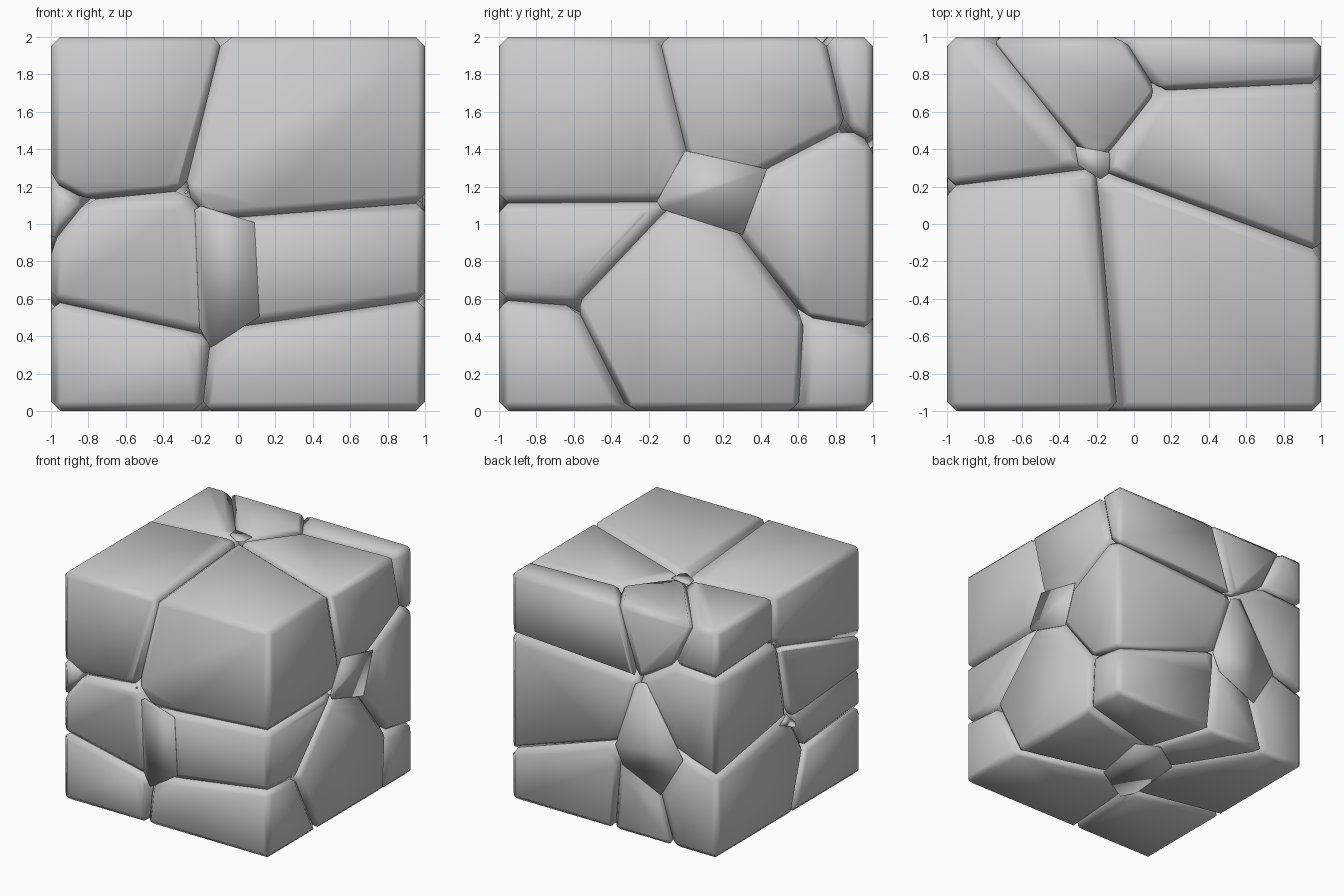
import bpy, bmesh
from mathutils import Vector

if "Cube" in bpy.data.objects:
    bpy.data.objects.remove(bpy.data.objects["Cube"])

# Fracture junctions: which blocks (one letter each) meet where, per cube face
FRONT = [("AB", -.06, 2), ("ABT", -.25, 1.36), ("ADT", -.45, 1.15), ("BET", -.2, 1.22),
         ("DET", -.32, 1.08), ("ACD", -.77, 1.17), ("AC", -1, 1.2), ("CD", -1, .87),
         ("DG", -1, .68), ("DEGH", -.29, .2), ("GH", -.15, 0), ("EFH", .22, .46),
         ("BEF", .25, 1.17), ("BF", 1, 1.08), ("FH", 1, .59)]
RIGHT = [("BI", -.15, 2), ("BIL", -.1, 1.52), ("BFLM", -.15, 1.12), ("IJ", .77, 2),
         ("IJK", .74, 1.52), ("IKL", .73, 1.29), ("JK", 1, 1.51), ("KLM", .45, .75),
         ("KMN", .54, .5), ("KN", 1, .49), ("MN", .7, 0), ("FHM", -.67, .58), ("HM", -.2, 0)]
TOP = [("APQ", -.25, .19), ("ABQ", -.19, .19), ("BIQ", -.13, .19), ("AP", -1, .12),
       ("IJO", .24, .67), ("IOQ", -.1, .56), ("JO", -.12, 1), ("OP", -.82, 1), ("OPQ", -.46, .46)]
BACK = [("JKWO", -.14, 1.37), ("OPXW", -.46, 1.5), ("PX", -1, 1.62), ("KNVW", .03, .74),
        ("NV", .03, 0), ("UVW", -.72, .04), ("UWX", -.56, .62), ("UX", -1, .77)]
BOTTOM = [("MNS", .42, .44), ("NSV", .02, .66), ("SUV", -.2, .23), ("GHSU", -.14, -.37),
          ("HMS", .27, -.31), ("GU", -1, -.13)]
LEFT = [("APZ", .12, 1.86), ("ACXZ", .08, 1.5), ("PXZ", .72, 1.6), ("CXY", -.13, 1.07),
        ("CDY", -.12, .86), ("DGUY", -.15, .62), ("UXY", .9, .77)]
BEVEL = .05

# Junctions as 3D points, with the cube's centre as origin
points = [(l, Vector((a, -1, b - 1))) for l, a, b in FRONT]
points += [(l, Vector((1, a, b - 1))) for l, a, b in RIGHT]
points += [(l, Vector((a, b, 1))) for l, a, b in TOP]
points += [(l, Vector((a, 1, b - 1))) for l, a, b in BACK]
points += [(l, Vector((a, b, -1))) for l, a, b in BOTTOM]
points += [(l, Vector((-1, a, b - 1))) for l, a, b in LEFT]
corners = iter("GAUPHBNJ")
points += [(next(corners), Vector((x, y, z))) for x in (-1, 1) for y in (-1, 1) for z in (-1, 1)]
names = sorted(set("".join(l for l, q in points)))


def fit_seeds(steps=2000):
    """Move the cell seeds until the cell walls pass through the junctions."""
    seeds, mom, var = {}, {}, {}
    for n in names:
        mine = [q for l, q in points if n in l]
        p = sum(mine, Vector()) / len(mine) * .72
        seeds[n] = Vector((*p, -p.length_squared / 2))
        mom[n], var[n] = Vector((0, 0, 0, 0)), 1.0
    data = [(l, Vector((*q, 1))) for l, q in points]

    def gap(a, b):
        return max((seeds[a] - seeds[b]).xyz.length, .15)

    for step in range(steps):
        fade = 1 - step / steps
        grad = {n: Vector((0, 0, 0, 0)) for n in names}
        for label, q in data:
            h = {n: s.dot(q) for n, s in seeds.items()}
            if len(label) > 1:
                for a, b in zip(label, label[1:] + label[0]):
                    d = gap(a, b)
                    g = q * ((h[a] - h[b]) / (d * d))
                    grad[a] += g
                    grad[b] -= g
            a = label[0]
            for c in names:
                if c not in label and h[c] > h[a] - .08:
                    d = gap(a, c)
                    over = (h[c] - h[a]) / d + .04
                    if over > 0:
                        g = q * (over / d)
                        grad[c] += g
                        grad[a] -= g
        for n in names:
            mom[n] = mom[n] * .9 + grad[n] * .1
            var[n] = var[n] * .98 + grad[n].length_squared * .02
            s = seeds[n] - mom[n] * (.015 * fade / (var[n] ** .5 + 1e-4))
            s.w += .002 * fade * (-s.xyz.length_squared / 2 - s.w)
            seeds[n] = s
    return seeds


def cut(bm, co, no):
    """Slice away everything beyond a plane and close the hole."""
    bmesh.ops.bisect_plane(bm, geom=bm.verts[:] + bm.edges[:] + bm.faces[:], dist=1e-5,
                           plane_co=co, plane_no=no, clear_outer=True)
    rim = [e for e in bm.edges if e.is_boundary]
    if len(rim) > 2:
        bmesh.ops.edgeloop_fill(bm, edges=rim)


def chamfer(bm):
    """Plane off every edge of a convex block."""
    bm.normal_update()
    planes = []
    for e in bm.edges:
        if len(e.link_faces) != 2 or e.calc_length() < 1e-4:
            continue
        mid = (e.verts[0].co + e.verts[1].co) / 2
        along = (e.verts[1].co - e.verts[0].co).normalized()
        sides = []
        for f in e.link_faces:
            t = along.cross(f.normal).normalized()
            sides.append(t if t.dot(f.calc_center_median() - mid) > 0 else -t)
        out = -(sides[0] + sides[1])
        if out.length > .05:
            planes.append((mid + sides[0] * BEVEL, out.normalized()))
    for co, no in planes:
        cut(bm, co, no)


# Split the cube into blocks
seeds = fit_seeds()
for i, n in enumerate(names):
    bm = bmesh.new()
    bmesh.ops.create_cube(bm, size=2)
    for m in names:
        if m != n and bm.faces:
            diff = seeds[m] - seeds[n]
            no = diff.xyz
            cut(bm, no * (-diff.w / no.length_squared), no.normalized())
    bmesh.ops.remove_doubles(bm, verts=bm.verts[:], dist=.001)
    chamfer(bm)
    bmesh.ops.dissolve_degenerate(bm, edges=bm.edges[:], dist=.0005)
    bmesh.ops.recalc_face_normals(bm, faces=bm.faces[:])
    bmesh.ops.translate(bm, verts=bm.verts[:], vec=(0, 0, 1))
    for f in bm.faces:
        f.smooth = True
    if bm.faces:
        mesh = bpy.data.meshes.new(f"stone_block_{i + 1:02d}")
        bm.to_mesh(mesh)
        bpy.context.collection.objects.link(bpy.data.objects.new(mesh.name, mesh))
    bm.free()
